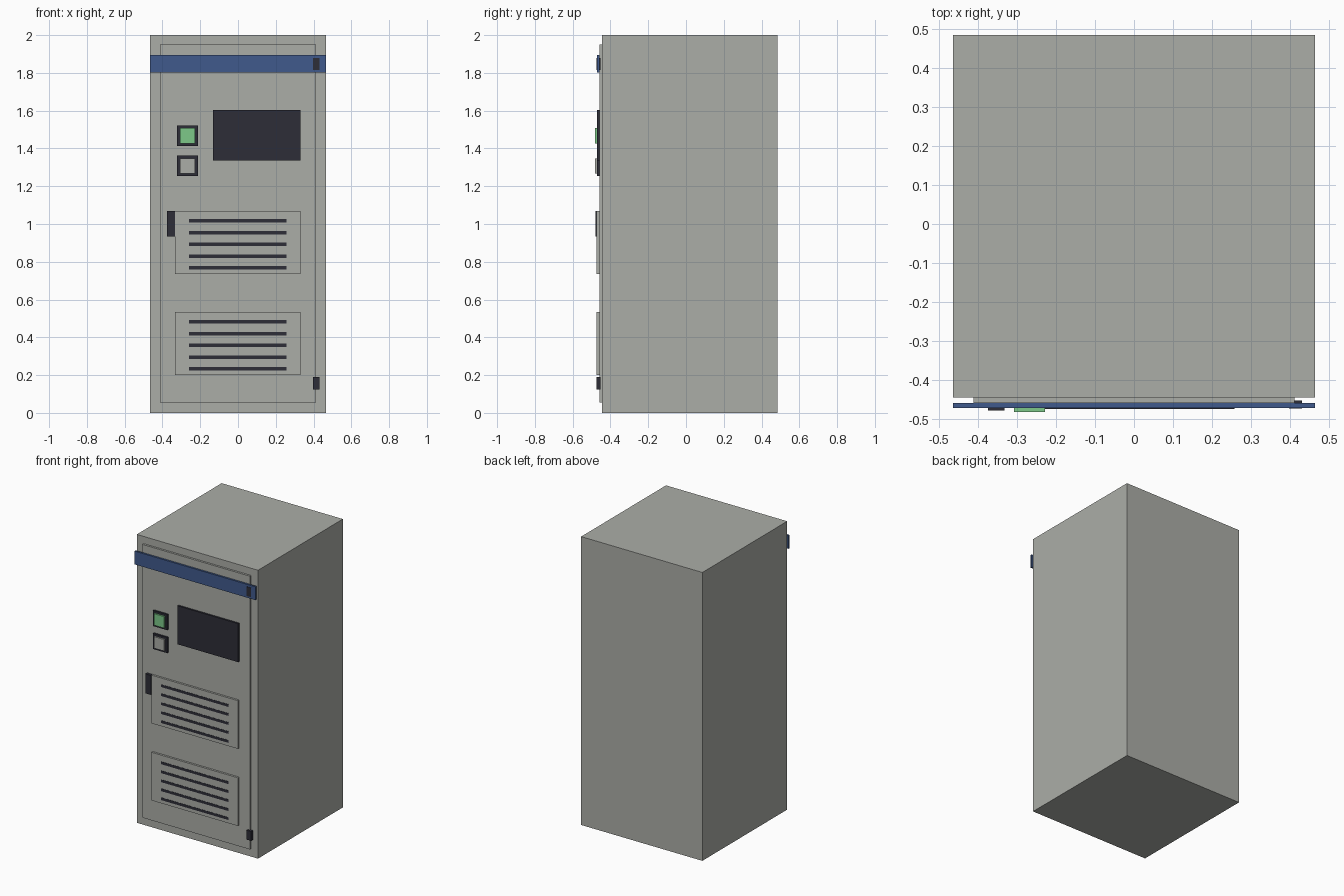
import bpy
import bmesh

if "Cube" in bpy.data.objects:
    bpy.data.objects.remove(bpy.data.objects["Cube"], do_unlink=True)


def material(name, r, g, b):
    m = bpy.data.materials.new(name)
    m.use_nodes = True
    m.diffuse_color = (r, g, b, 1)
    m.node_tree.nodes["Principled BSDF"].inputs["Base Color"].default_value = (r, g, b, 1)
    return m


GREY = material("cabinet grey", 0.41, 0.42, 0.39)
BLUE = material("stripe blue", 0.051, 0.102, 0.262)
DARK = material("dark plastic", 0.026, 0.026, 0.038)
GREEN = material("button green", 0.205, 0.58, 0.25)


def box(name, mat, x, y, z):
    """Box from (min, max) ranges along each axis."""
    bm = bmesh.new()
    bmesh.ops.create_cube(bm, size=1)
    for v in bm.verts:
        v.co = [r[0] if c < 0 else r[1] for c, r in zip(v.co, (x, y, z))]
    mesh = bpy.data.meshes.new(name)
    bm.to_mesh(mesh)
    bm.free()
    mesh.materials.append(mat)
    ob = bpy.data.objects.new(name, mesh)
    bpy.context.collection.objects.link(ob)
    return ob


BODY_FRONT = -0.445
DOOR_FRONT = -0.459
PLATE = (-0.472, DOOR_FRONT)

# Cabinet, door and stripe
box("cabinet", GREY, (-0.465, 0.465), (BODY_FRONT, 0.485), (0, 2))
box("door", GREY, (-0.412, 0.412), (DOOR_FRONT, BODY_FRONT), (0.055, 1.95))
box("top_stripe", BLUE, (-0.465, 0.465), PLATE, (1.803, 1.895))

# Hinges and handle
for name, z in (("lower_hinge", 0.125), ("upper_hinge", 1.815)):
    box(name, DARK, (0.398, 0.432), (-0.474, -0.453), (z, z + 0.065))
box("door_handle", DARK, (-0.375, -0.333), (-0.479, DOOR_FRONT), (0.935, 1.07))

# Display screen
box("display_screen", DARK, (-0.133, 0.332), PLATE, (1.337, 1.604))

# Framed push buttons
for name, mat, z in (("start_button", GREEN, 1.467), ("stop_button", GREY, 1.308)):
    box(name + "_frame", DARK, (-0.323, -0.213), PLATE, (z - 0.054, z + 0.054))
    box(name, mat, (-0.308, -0.228), (-0.483, PLATE[0]), (z - 0.04, z + 0.04))

# Vent panels with slots
for name, top in (("upper_vent", 1.07), ("lower_vent", 0.535)):
    box(name + "_panel", GREY, (-0.333, 0.33), (-0.473, DOOR_FRONT), (top - 0.334, top))
    for i in range(5):
        z = top - 0.053 - i * 0.0623
        box(f"{name}_slot_{i + 1}", DARK, (-0.26, 0.258), (-0.4745, -0.47), (z - 0.009, z + 0.009))
